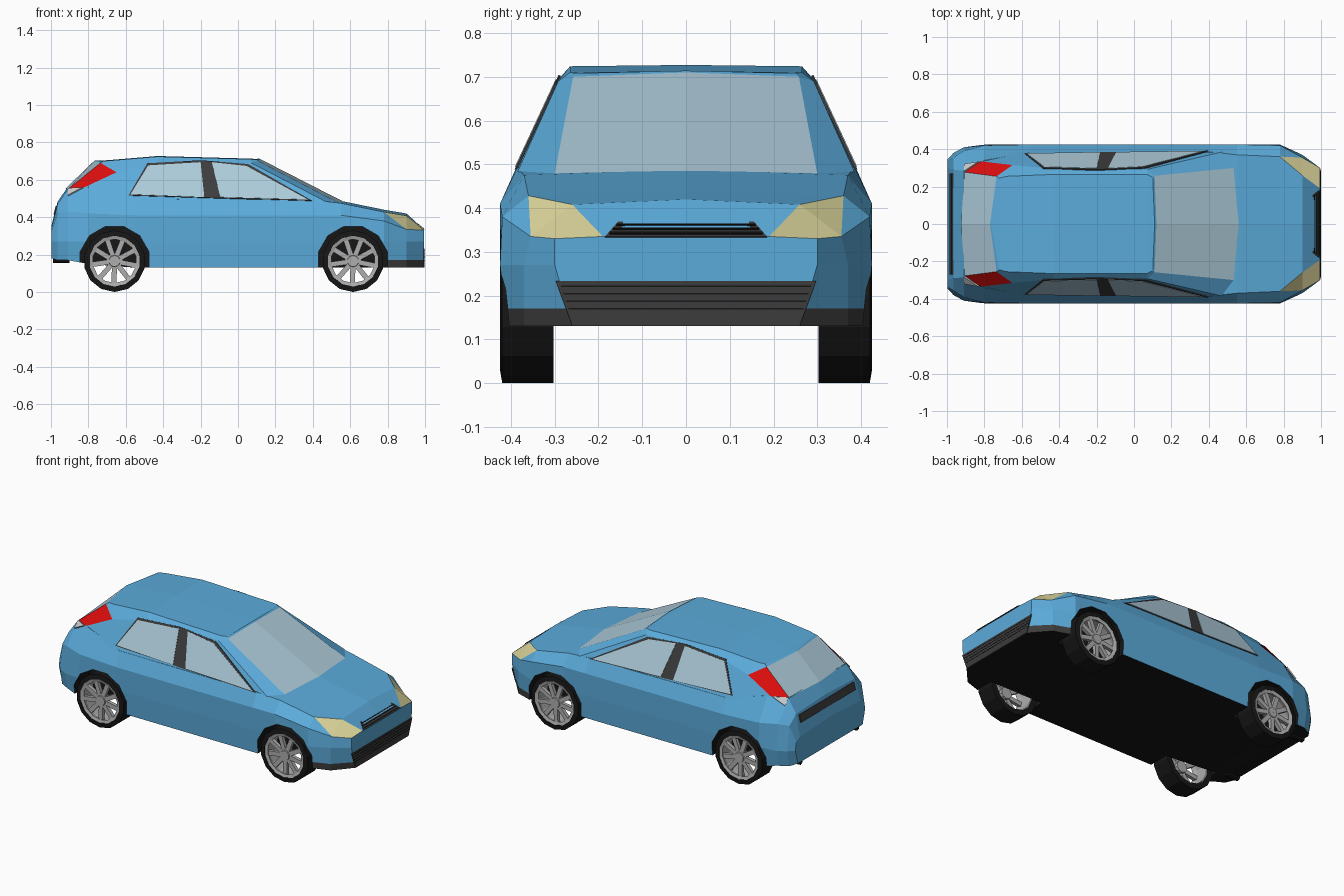
import bpy, bmesh, math
from mathutils import Vector, Matrix

if "Cube" in bpy.data.objects:
    bpy.data.objects.remove(bpy.data.objects["Cube"])

COLOURS = {
    "body blue": (0.105, 0.41, 0.71), "glass": (0.42, 0.60, 0.70), "black": (0.008, 0.008, 0.008),
    "dark grey": (0.045, 0.045, 0.045), "lamp yellow": (0.72, 0.67, 0.33),
    "lamp red": (0.72, 0.004, 0.004), "alloy grey": (0.42, 0.42, 0.42), "lens grey": (0.6, 0.6, 0.6)}
MATS = []
for n, c in COLOURS.items():
    m = bpy.data.materials.new(n)
    m.diffuse_color = (*c, 1)
    m.use_nodes = True
    m.node_tree.nodes["Principled BSDF"].inputs["Base Color"].default_value = m.diffuse_color
    MATS.append(m)
BLUE, GLASS, BLACK, DARK, YELLOW, RED, ALLOY, LENS = range(8)


def finish(name, bm, mat=None):
    bmesh.ops.recalc_face_normals(bm, faces=bm.faces)
    me = bpy.data.meshes.new(name)
    for m in (MATS if mat is None else [MATS[mat]]):
        me.materials.append(m)
    bm.to_mesh(me)
    bm.free()
    ob = bpy.data.objects.new(name, me)
    bpy.context.collection.objects.link(ob)
    return ob


def half_grid(rows, paint, caps=False):
    """Skin rows of half-section points, then mirror across y = 0."""
    bm = bmesh.new()
    vs = [[bm.verts.new(p) for p in r] for r in rows]
    for i in range(len(vs) - 1):
        for j in range(len(vs[0]) - 1):
            a, b, c, d = vs[i][j], vs[i][j + 1], vs[i + 1][j + 1], vs[i + 1][j]
            p = paint(i, j)
            if isinstance(p, tuple):
                bm.faces.new((a, b, c)).material_index = p[0]
                bm.faces.new((a, c, d)).material_index = p[1]
            else:
                bm.faces.new((a, b, c, d)).material_index = p
    if caps:
        bm.faces.new(vs[0])
        bm.faces.new(vs[-1])
    bmesh.ops.mirror(bm, geom=bm.verts[:] + bm.edges[:] + bm.faces[:], axis='Y', merge_dist=1e-4)
    bmesh.ops.remove_doubles(bm, verts=bm.verts, dist=1e-4)
    bmesh.ops.dissolve_degenerate(bm, edges=bm.edges, dist=1e-5)
    return bm


def plate(name, pts, mat, lift=0.003, mirror=False):
    """Thin flat panel standing just off the body surface."""
    for s in ((1, -1) if mirror else (1,)):
        P = [Vector((x, y * s, z)) for x, y, z in pts]
        n = (P[1] - P[0]).cross(P[2] - P[0]).normalized()
        mid = sum(P, Vector()) / len(P)
        if n.dot(mid - Vector((0, 0, 0.3))) < 0:
            n = -n
        bm = bmesh.new()
        lo = [bm.verts.new(p - n * 0.003) for p in P]
        hi = [bm.verts.new(p + n * lift) for p in P]
        bm.faces.new(lo)
        bm.faces.new(hi)
        for i in range(len(P)):
            k = (i + 1) % len(P)
            bm.faces.new((lo[i], lo[k], hi[k], hi[i]))
        finish(name, bm, mat)


def lathe(name, profile, x, z, side, mat, n=14):
    """Closed (radius, y) profile turned around a y axis."""
    bm = bmesh.new()
    rings = []
    for k in range(n):
        a = 2 * math.pi * (k + 0.5) / n
        rings.append([bm.verts.new((x + r * math.cos(a), side * y, z + r * math.sin(a))) for r, y in profile])
    for k in range(n):
        A, B = rings[k], rings[(k + 1) % n]
        for i in range(len(profile)):
            j = (i + 1) % len(profile)
            bm.faces.new((A[i], A[j], B[j], B[i]))
    return finish(name, bm, mat)


# Lower body: x, z bottom, half widths (bottom, mid, belt), z belt, half width top, z top
stations = [
    (0.995, .13, .26, .30, .30, .33, .19, .335),
    (0.90, .13, .37, .37, .355, .335, .26, .408),
    (0.78, .13, .41, .425, .42, .38, .36, .428),
    (0.55, .13, .42, .425, .425, .41, .37, .475),
    (0.40, .13, .42, .425, .425, .41, .386, .492),
    (-0.55, .13, .42, .425, .425, .41, .386, .497),
    (-0.80, .15, .42, .425, .42, .42, .34, .56),
    (-0.91, .17, .39, .41, .39, .43, .285, .55),
    (-0.965, .17, .36, .38, .355, .42, .29, .47),
    (-0.998, .18, .32, .345, .335, .32, .30, .34)]
rows = []
for x, zb, wb, wm, wl, zl, wt, zt in stations:
    top = zt + (0.012 if x < 0.95 else 0)
    rows.append([(x, 0, zb), (x, wb, zb), (x, wm, .27), (x, wl, zl), (x, wt, zt), (x, 0, top)])


def body_paint(i, j):
    if j == 0:
        return BLACK
    if j == 3 and i == 0:
        return YELLOW            # headlamp front
    if j == 3 and i == 1:
        return (YELLOW, BLUE)    # headlamp tail
    return BLUE


bm = half_grid(rows, body_paint, caps=True)
bmesh.ops.bisect_plane(bm, geom=bm.verts[:] + bm.edges[:] + bm.faces[:],
                       plane_co=(0, 0, .17), plane_no=(0, 0, 1))
for f in bm.faces:               # dark front bumper lip
    c = f.calc_center_median()
    if c.x > 0.78 and 0.131 < c.z < 0.17:
        f.material_index = DARK
body = finish("lower_body", bm)

# Wheel arches cut from the body
WHEELS = [(0.615, 1), (0.615, -1), (-0.66, 1), (-0.66, -1)]
bm = bmesh.new()
for x, s in WHEELS:
    bmesh.ops.create_cone(bm, cap_ends=True, segments=12, radius1=.19, radius2=.19, depth=.22,
                          matrix=Matrix.Translation((x, s * .395, .167)) @ Matrix.Rotation(math.pi / 2, 4, 'X')
                          @ Matrix.Rotation(math.pi / 12, 4, 'Z'))
cutter = finish("arch_cutter", bm, BLACK)
cutter.hide_render = True
mod = body.modifiers.new("arches", 'BOOLEAN')
mod.operation, mod.solver, mod.object = 'DIFFERENCE', 'EXACT', cutter
mod.material_mode = 'TRANSFER'
bpy.context.view_layer.objects.active = body
bpy.ops.object.modifier_apply(modifier=mod.name)
bpy.data.objects.remove(cutter)

# Cabin: rings of half points, front to back
base = [(.57, 0, .48), (.535, .30, .478), (.47, .385, .483), (-.6, .386, .495),
        (-.82, .335, .56), (-.905, .277, .553), (-.925, 0, .55)]
edge = [(.12, 0, .71), (.11, .258, .70), (.07, .292, .69), (-.43, .295, .69),
        (-.65, .315, .64), (-.735, .255, .69), (-.77, 0, .70)]
roof = [(.11, 0, .714), (.10, .25, .708), (.07, .265, .71), (-.43, .265, .724),
        (-.68, .255, .703), (-.72, .245, .70), (-.765, 0, .703)]
spine = [(x, 0, z + .003 * (y > 0)) for x, y, z in roof]


def cabin_paint(i, j):
    return {0: GLASS, 4: RED, 5: GLASS}.get(j, BLUE) if i == 0 else BLUE


finish("cabin", half_grid([base, edge, roof, spine], cabin_paint))


# Side windows with dark trim and pillar
def on_side(pts):
    return [(x, .425 - .466 * (z - .41), z) for x, z in pts]


plate("window_trim", on_side([(-.585, .515), (-.485, .687), (-.20, .703), (.055, .683), (.395, .487)]), DARK, .003, True)
plate("rear_side_window", on_side([(-.575, .52), (-.48, .675), (-.20, .692), (-.18, .505)]), GLASS, .005, True)
plate("front_side_window", on_side([(-.14, .692), (.045, .672), (.375, .492), (-.095, .505)]), GLASS, .005, True)

# Grilles on the nose
NX = 0.995
plate("upper_grille", [(NX, .185, .333), (NX, -.185, .333), (.953, -.155, .367), (.953, .155, .367)], DARK)
for k in range(3):
    x, z = NX - .012 * k - .004, .340 + .0095 * k
    w = .175 - .008 * k
    plate("upper_grille_slot", [(x, w, z), (x, -w, z), (x - .004, -w, z + .003), (x - .004, w, z + .003)], BLACK, .004)
plate("lower_grille", [(NX, .26, .132), (NX, -.26, .132), (NX, -.298, .233), (NX, .298, .233)], DARK)
for k in range(4):
    z = .168 + .017 * k
    w = .268 + .006 * k
    plate("lower_grille_slot", [(NX, w, z), (NX, -w, z), (NX, -w, z + .004), (NX, w, z + .004)], BLACK, .004)

# Tail details
plate("tail_recess", [(-.969, .27, .458), (-.969, -.27, .458), (-.981, -.27, .412), (-.981, .27, .412)], DARK, .006)
plate("reverse_lens", [(-.905, .281, .553), (-.83, .331, .557), (-.908, .318, .515)], LENS, .005, True)
for s in (1, -1):
    bm = bmesh.new()
    bmesh.ops.create_cone(bm, cap_ends=True, segments=8, radius1=.02, radius2=.02, depth=.09,
                          matrix=Matrix.Translation((-.945, s * .28, .175)) @ Matrix.Rotation(math.pi / 2, 4, 'Y'))
    finish("exhaust_pipe", bm, BLACK)

# Wheels: tyre, open rim, spokes and hub
R = .165
for x, s in WHEELS:
    lathe("tyre", [(.165, .303), (.165, .42), (.136, .425), (.132, .303)], x, R, s, BLACK)
    lathe("rim", [(.138, .423), (.117, .417), (.127, .39), (.127, .31), (.134, .306)], x, R, s, ALLOY)
    lathe("hub", [(.001, .418), (.03, .418), (.036, .40), (.036, .37), (.001, .37)], x, R, s, ALLOY, 10)
    bm = bmesh.new()
    for k in range(9):
        m = (Matrix.Translation((x, s * .401, R)) @ Matrix.Rotation(2 * math.pi * k / 9 + .2, 4, 'Y')
             @ Matrix.Translation((.075, 0, 0)) @ Matrix.Diagonal((.10, .022, .027, 1)))
        bmesh.ops.create_cube(bm, size=1, matrix=m)
    finish("spokes", bm, ALLOY)
